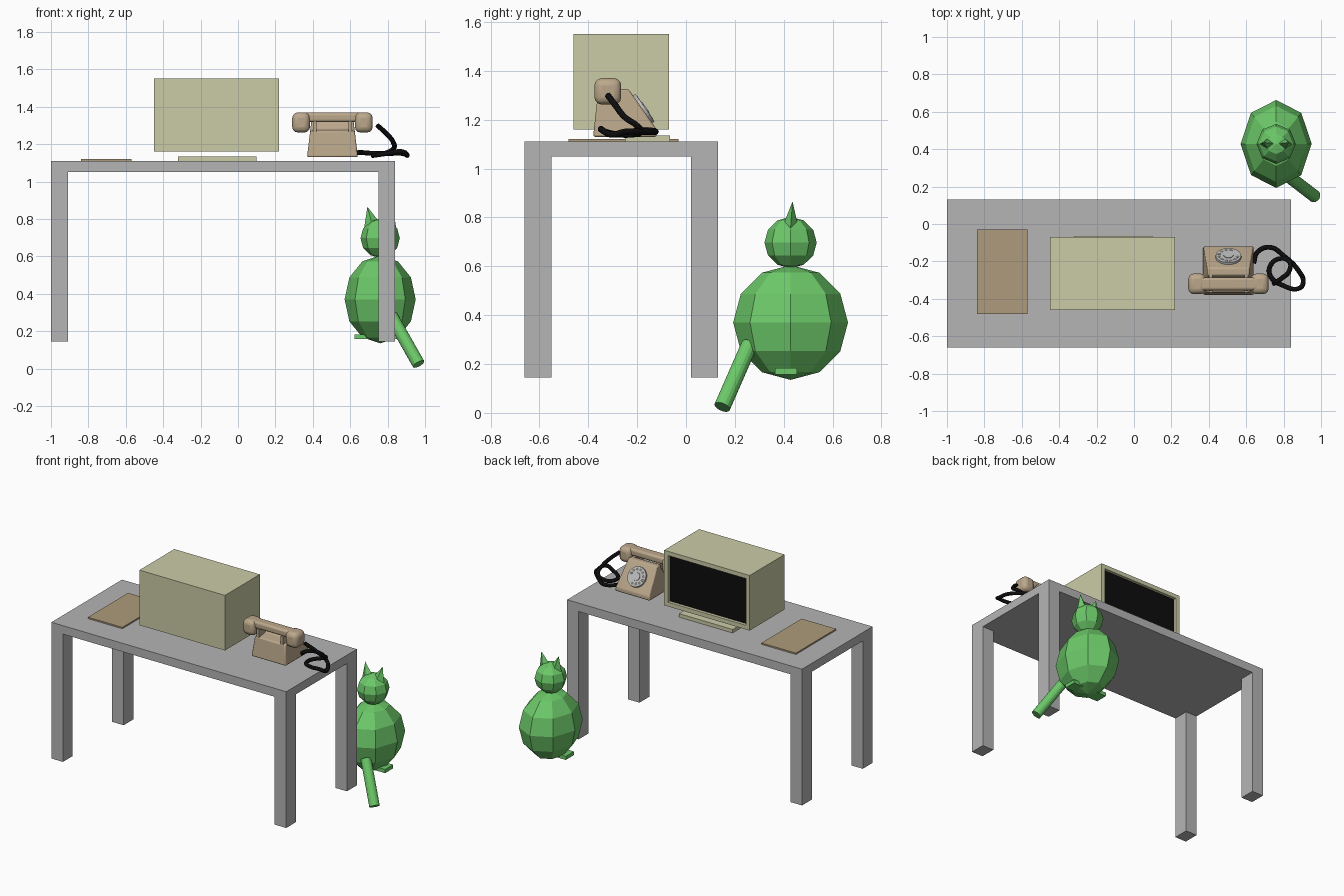
import bpy, bmesh, math
from mathutils import Vector

cube = bpy.data.objects.get("Cube")
if cube:
    bpy.data.objects.remove(cube, do_unlink=True)


def material(name, r, g, b):
    m = bpy.data.materials.new(name)
    m.use_nodes = True
    m.diffuse_color = (r, g, b, 1)
    m.node_tree.nodes["Principled BSDF"].inputs["Base Color"].default_value = (r, g, b, 1)
    return m


GREY = material("desk grey", 0.46, 0.46, 0.46)
CREAM = material("monitor cream", 0.60, 0.60, 0.39)
BLACK = material("black", 0.004, 0.004, 0.004)
BEIGE = material("phone beige", 0.50, 0.39, 0.26)
TAN = material("folder tan", 0.42, 0.33, 0.20)
GREEN = material("cat green", 0.15, 0.58, 0.14)
SILVER = material("dial silver", 0.50, 0.50, 0.50)
DARK = material("dial hole grey", 0.20, 0.19, 0.17)


def finish(name, bm, *mats):
    bmesh.ops.recalc_face_normals(bm, faces=bm.faces)
    mesh = bpy.data.meshes.new(name)
    bm.to_mesh(mesh)
    bm.free()
    for m in mats:
        mesh.materials.append(m)
    obj = bpy.data.objects.new(name, mesh)
    bpy.context.collection.objects.link(obj)
    return obj


def box(name, x, y, z, mat, bevel=0, segments=3):
    """Box from (min, max) ranges, optionally rounded."""
    bm = bmesh.new()
    bmesh.ops.create_cube(bm, size=1)
    for v in bm.verts:
        v.co = [(a + b) / 2 + c * (b - a) for (a, b), c in zip((x, y, z), v.co)]
    obj = finish(name, bm, mat)
    if bevel:
        round_edges(obj, bevel, segments)
    return obj


def round_edges(obj, width, segments):
    mod = obj.modifiers.new("rounding", "BEVEL")
    mod.width, mod.segments = width, segments
    bpy.ops.object.select_all(action="DESELECT")
    obj.select_set(True)
    bpy.context.view_layer.objects.active = obj
    bpy.ops.object.shade_smooth_by_angle(angle=math.radians(40))


def cone(name, start, end, r1, r2, sides, mat, flat=1):
    """Cylinder or cone between two points."""
    start, end = Vector(start), Vector(end)
    axis = end - start
    bm = bmesh.new()
    bmesh.ops.create_cone(bm, cap_ends=True, segments=sides, radius1=r1, radius2=r2, depth=axis.length)
    obj = finish(name, bm, mat)
    obj.location = (start + end) / 2
    obj.rotation_mode = "QUATERNION"
    obj.rotation_quaternion = Vector((0, 0, 1)).rotation_difference(axis)
    obj.scale.y = flat
    return obj


def ball(name, centre, radii, mat):
    bm = bmesh.new()
    bmesh.ops.create_uvsphere(bm, u_segments=8, v_segments=6, radius=1)
    obj = finish(name, bm, mat)
    obj.location, obj.scale = centre, radii
    return obj


# Desk
box("desk_top", (-1, 0.84), (-0.66, 0.13), (1.05, 1.11), GREY)
for side, x in (("right", (-1, -0.91)), ("left", (0.75, 0.84))):
    for end, y in (("front", (-0.66, -0.55)), ("back", (0.02, 0.13))):
        box(f"{end}_{side}_leg", x, y, (0.145, 1.05), GREY)

# Folder lying on the desk
box("folder", (-0.84, -0.57), (-0.48, -0.03), (1.11, 1.12), TAN)

# Monitor with recessed screen facing the back, on a low stand
bm = bmesh.new()
bmesh.ops.create_cube(bm, size=1)
for v in bm.verts:
    v.co = (-0.115 + v.co.x * 0.67, -0.265 + v.co.y * 0.39, 1.355 + v.co.z * 0.39)
bm.normal_update()
screen = max(bm.faces, key=lambda f: f.calc_center_median().y)
bmesh.ops.inset_region(bm, faces=[screen], thickness=0.042)
bm.normal_update()
bmesh.ops.inset_region(bm, faces=[screen], thickness=0.001, depth=-0.02)
screen.material_index = 1
finish("monitor", bm, CREAM, BLACK)
box("monitor_stand", (-0.32, 0.10), (-0.25, -0.065), (1.11, 1.135), CREAM)

# Phone body: side profile extruded across x and tapered upwards
PX = 0.505
profile = [(-0.38, 1.13), (-0.12, 1.13), (-0.12, 1.16), (-0.235, 1.325),
           (-0.275, 1.325), (-0.29, 1.28), (-0.365, 1.27)]
bm = bmesh.new()
loops = []
for s in (-1, 1):
    loops.append([bm.verts.new((PX + s * (0.136 - 0.12 * (z - 1.13)), y, z)) for y, z in profile])
    bm.faces.new(loops[-1])
for i in range(len(profile)):
    j = (i + 1) % len(profile)
    bm.faces.new((loops[0][i], loops[0][j], loops[1][j], loops[1][i]))
round_edges(finish("phone_body", bm, BEIGE), 0.008, 2)

# Handset and cradle prongs, mirrored about the phone centre
box("handset_grip", (PX - 0.19, PX + 0.19), (-0.355, -0.285), (1.318, 1.368), BEIGE, 0.015)
for side, s in (("right", -1), ("left", 1)):
    x = sorted((PX + s * 0.12, PX + s * 0.215))
    box(f"{side}_handset_cup", x, (-0.375, -0.265), (1.262, 1.37), BEIGE, 0.03)
    x = sorted((PX + s * 0.085, PX + s * 0.105))
    box(f"{side}_cradle_prong", x, (-0.365, -0.27), (1.265, 1.325), BEIGE)

# Rotary dial on the sloping face
normal = Vector((0, 0.165, 0.115)).normalized()
up = Vector((0, -0.115, 0.165)).normalized()
across = Vector((1, 0, 0))
centre = Vector((PX, -0.1775, 1.2425))
cone("dial_wheel", centre - normal * 0.005, centre + normal * 0.012, 0.07, 0.068, 24, SILVER)
cone("dial_hub", centre, centre + normal * 0.016, 0.028, 0.026, 16, SILVER)
for i in range(10):
    a = math.tau * (i + 0.5) / 12
    p = centre + (across * math.cos(a) + up * math.sin(a)) * 0.05 + normal * 0.012
    cone(f"dial_hole_{i + 1}", p - normal * 0.002, p + normal * 0.001, 0.01, 0.01, 10, DARK)

# Looping phone cord
path = [(0.64, -0.21, 1.155), (0.66, -0.15, 1.155), (0.73, -0.125, 1.15), (0.80, -0.17, 1.15),
        (0.88, -0.25, 1.15), (0.905, -0.31, 1.14), (0.88, -0.345, 1.16), (0.80, -0.33, 1.15),
        (0.73, -0.28, 1.14), (0.73, -0.22, 1.14), (0.78, -0.185, 1.15), (0.83, -0.20, 1.175),
        (0.83, -0.25, 1.21), (0.79, -0.29, 1.26), (0.745, -0.32, 1.30)]
curve = bpy.data.curves.new("phone_cord", "CURVE")
curve.dimensions = "3D"
curve.bevel_depth, curve.bevel_resolution = 0.013, 2
curve.resolution_u, curve.use_fill_caps = 6, True
spline = curve.splines.new("BEZIER")
spline.bezier_points.add(len(path) - 1)
for point, co in zip(spline.bezier_points, path):
    point.co = co
    point.handle_left_type = point.handle_right_type = "AUTO"
curve.materials.append(BLACK)
bpy.context.collection.objects.link(bpy.data.objects.new("phone_cord", curve))

# Low-poly cat sitting behind the desk
CX, CY = 0.76, 0.428
ball("cat_body", (CX, CY, 0.37), (0.19, 0.235, 0.235), GREEN)
ball("cat_head", (CX, CY, 0.697), (0.105, 0.107, 0.105), GREEN)
for side, s in (("right", -1), ("left", 1)):
    cone(f"cat_{side}_ear", (CX + s * 0.042, CY, 0.765), (CX + s * 0.068, CY + 0.008, 0.865),
         0.045, 0, 4, GREEN, 0.7)
    x = sorted((CX + s * 0.03, CX + s * 0.137))
    box(f"cat_{side}_foot", x, (0.365, 0.455), (0.157, 0.183), GREEN)
cone("cat_tail", (0.82, 0.26, 0.28), (0.966, 0.148, 0.024), 0.034, 0.034, 16, GREEN)
